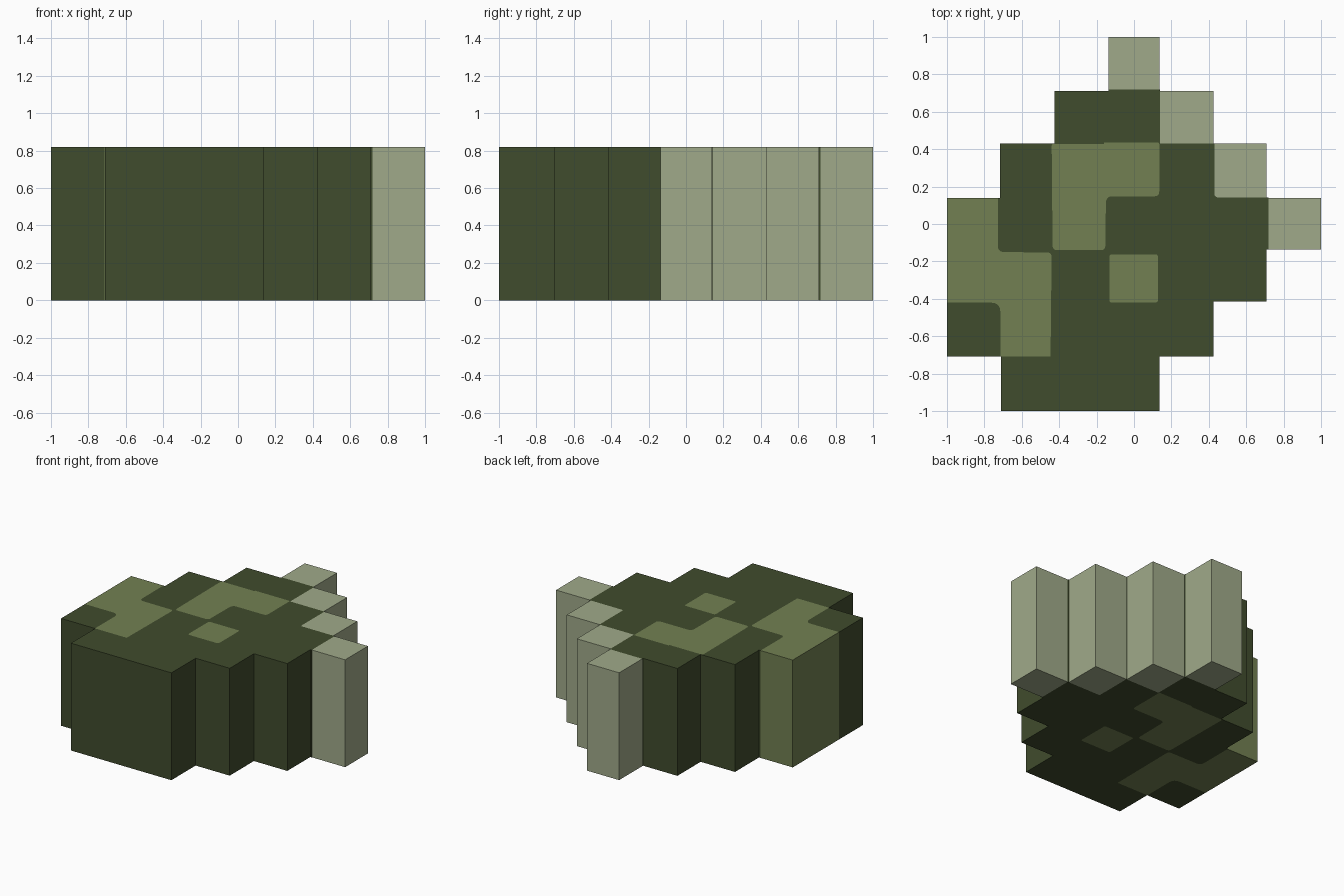
import bpy, bmesh
from mathutils import Vector

if "Cube" in bpy.data.objects:
    bpy.data.objects.remove(bpy.data.objects["Cube"])

H = 0.82  # slab height


def material(name, rgb):
    lin = [((c / 255 + 0.055) / 1.055) ** 2.4 for c in rgb]
    m = bpy.data.materials.new(name)
    m.diffuse_color = (*lin, 1)
    m.use_nodes = True
    m.node_tree.nodes["Principled BSDF"].inputs["Base Color"].default_value = m.diffuse_color
    return m


DARK = material("dark olive", (64, 76, 45))
MID = material("moss green", (114, 128, 82))
LIGHT = material("pale sage", (160, 170, 138))


def rounded(points):
    """Outline from (x, y) or (x, y, radius) corners, rounding those with a radius."""
    out = []
    n = len(points)
    for i, p in enumerate(points):
        c = Vector(p[:2])
        if len(p) == 2:
            out.append(c)
            continue
        a = c + (Vector(points[i - 1][:2]) - c).normalized() * p[2]
        b = c + (Vector(points[(i + 1) % n][:2]) - c).normalized() * p[2]
        for k in range(5):
            t = k / 4
            out.append(a * (1 - t) ** 2 + c * 2 * t * (1 - t) + b * t * t)
    return out


def prism(name, mat, *loops):
    """Extrude an outline (later loops are holes) to the slab height."""
    bm = bmesh.new()
    edges = []
    for loop in loops:
        vs = [bm.verts.new((p.x, p.y, 0)) for p in rounded(loop)]
        edges += [bm.edges.new((vs[i - 1], vs[i])) for i in range(len(vs))]
    bmesh.ops.triangle_fill(bm, use_beauty=True, use_dissolve=False, edges=edges)
    ext = bmesh.ops.extrude_face_region(bm, geom=bm.faces[:], use_keep_orig=True)
    top = [g for g in ext["geom"] if isinstance(g, bmesh.types.BMVert)]
    bmesh.ops.translate(bm, verts=top, vec=(0, 0, H))
    bmesh.ops.recalc_face_normals(bm, faces=bm.faces[:])
    me = bpy.data.meshes.new(name)
    bm.to_mesh(me)
    bm.free()
    me.materials.append(mat)
    ob = bpy.data.objects.new(name, me)
    bpy.context.collection.objects.link(ob)


def rect(x0, y0, x1, y1):
    return [(x0, y0), (x1, y0), (x1, y1), (x0, y1)]


R = 0.025
# moss patches inside the body
hook = [(-0.44, 0.427, 0.01), (-0.435, -0.14, R), (-0.153, -0.14, R),
        (-0.15, 0.148, 0.035), (0.135, 0.148, R), (0.135, 0.436, 0.01),
        (-0.16, 0.436), (-0.16, 0.427)]
spot = [(-0.132, -0.162, 0.015), (0.128, -0.162, 0.015),
        (0.128, -0.42, 0.015), (-0.132, -0.42, 0.015)]
prism("hook_patch", MID, hook)
prism("spot_patch", MID, spot)

# dark stepped body with openings for the patches
body = [(-0.712, -1), (0.137, -1), (0.137, -0.707), (0.425, -0.707),
        (0.425, -0.415), (0.707, -0.415), (0.707, -0.137), (0.718, -0.137),
        (0.718, 0.142), (0.43, 0.142, 0.02), (0.43, 0.43), (0.14, 0.43),
        (0.14, 0.72), (-0.135, 0.72), (-0.135, 0.711), (-0.425, 0.711),
        (-0.425, 0.43), (-0.715, 0.43), (-0.715, 0.14), (-0.728, 0.14),
        (-0.728, -0.15, 0.035), (-0.44, -0.152, R), (-0.446, -0.707),
        (-0.712, -0.707)]
prism("body", DARK, body, hook, spot)

# moss patch reaching the left wall
edge_patch = [(-1, 0.14), (-0.728, 0.14), (-0.728, -0.15, 0.035),
              (-0.44, -0.152, R), (-0.446, -0.707), (-0.714, -0.707),
              (-0.714, -0.42, 0.05), (-1, -0.42)]
prism("edge_patch", MID, edge_patch)

# dark block at the front left corner
prism("corner_block", DARK, [(-1, -0.707), (-0.714, -0.707),
                             (-0.714, -0.42, 0.05), (-1, -0.42)])

# pale blocks stepping down the back right diagonal
steps = [(-0.135, 0.72, 0.137, 1), (0.14, 0.43, 0.425, 0.711),
         (0.43, 0.142, 0.707, 0.43), (0.718, -0.135, 1, 0.14)]
for i, s in enumerate(steps):
    prism(f"pale_block_{i + 1}", LIGHT, rect(*s))
